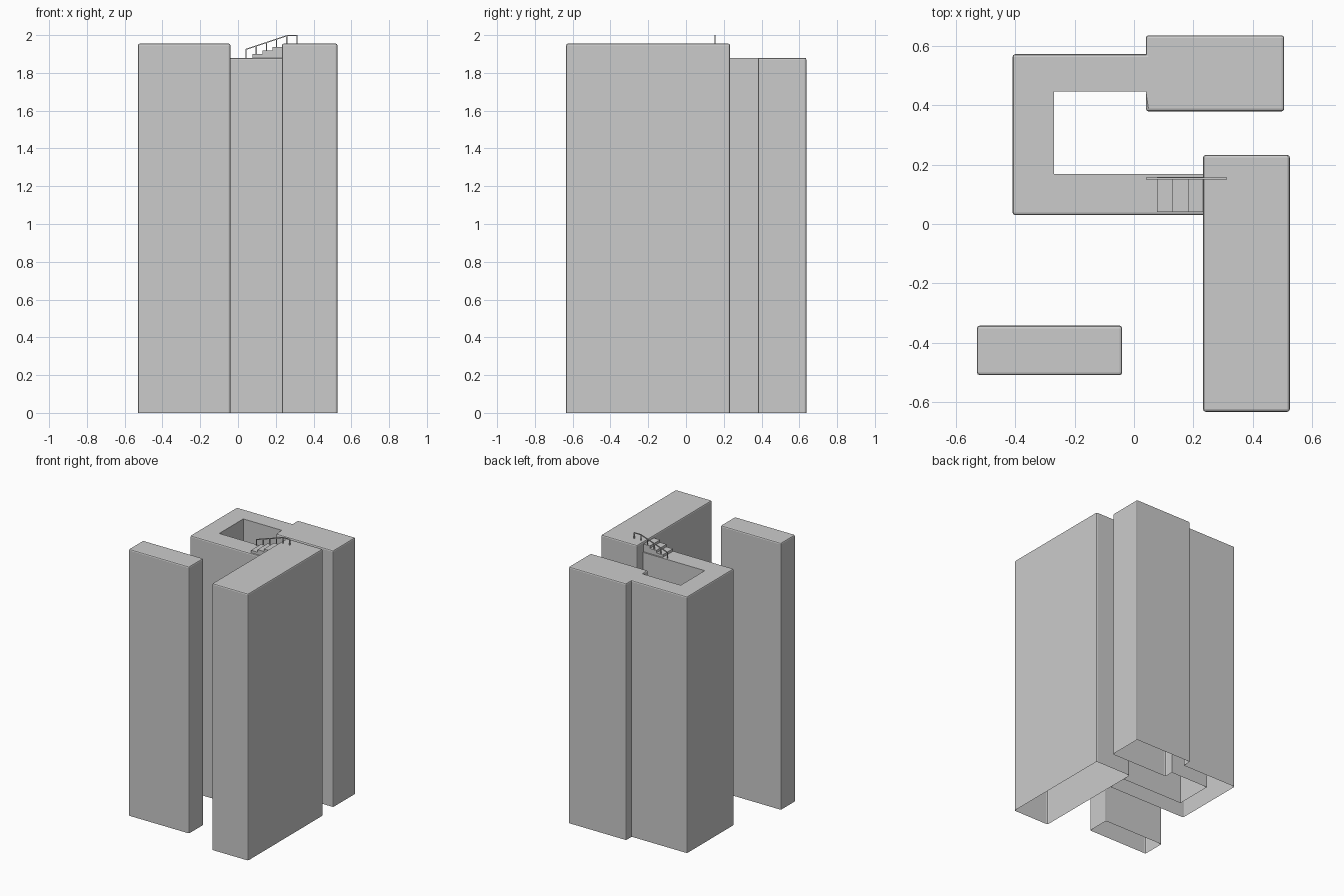
import bpy, bmesh
from mathutils import Vector

if "Cube" in bpy.data.objects:
    bpy.data.objects.remove(bpy.data.objects["Cube"])


def finish(bm, name):
    bmesh.ops.recalc_face_normals(bm, faces=bm.faces)
    me = bpy.data.meshes.new(name)
    bm.to_mesh(me)
    bm.free()
    ob = bpy.data.objects.new(name, me)
    bpy.context.collection.objects.link(ob)
    return ob


def tower(name, outline, top, sharp=(), bevel=0.009):
    """Hollow prism, open at the bottom, with softened outer edges.
    Edges between two 'sharp' outline points stay unbevelled."""
    bm = bmesh.new()
    low = [bm.verts.new((x, y, 0)) for x, y in outline]
    high = [bm.verts.new((x, y, top)) for x, y in outline]
    n = len(outline)
    for i in range(n):
        j = (i + 1) % n
        bm.faces.new((low[i], low[j], high[j], high[i]))
    bm.faces.new(high)
    bm.normal_update()
    keep = {v for k in sharp for v in (low[k], high[k])}
    edges = [e for e in bm.edges
             if len(e.link_faces) == 2 and e.calc_face_angle_signed() > 0.1
             and not (e.verts[0] in keep and e.verts[1] in keep)]
    bmesh.ops.bevel(bm, geom=edges, offset=bevel, segments=2,
                    profile=0.5, affect='EDGES', clamp_overlap=True)
    # open-bottomed shell: normals already face outward
    me = bpy.data.meshes.new(name)
    bm.to_mesh(me)
    bm.free()
    ob = bpy.data.objects.new(name, me)
    bpy.context.collection.objects.link(ob)
    return ob


def rect(x0, x1, y0, y1):
    return [(x0, y0), (x1, y0), (x1, y1), (x0, y1)]


HIGH, LOW = 1.955, 1.88

# Free-standing tall blocks
tower("front_left_block", rect(-0.53, -0.04, -0.51, -0.343), HIGH)
tower("right_block", rect(0.233, 0.526, -0.634, 0.233), HIGH)

# Lower walkway wrapping round a shaft and joining the back platform
tower("walkway_and_back_platform", [
    (-0.41, 0.03), (0.234, 0.03), (0.234, 0.168), (-0.27, 0.168),
    (-0.27, 0.447), (0.04, 0.447), (0.04, 0.38), (0.507, 0.38),
    (0.507, 0.637), (0.04, 0.637), (0.04, 0.573), (-0.41, 0.573),
], LOW, sharp=(1, 2, 3, 4, 5))

# Stairs from the walkway up to the right block
STEPS = 3
RUN, RISE = 0.0523, (HIGH - LOW) / (STEPS + 1)
X0, X1 = 0.078, 0.235
profile = [(X0, LOW)]
for i in range(STEPS):
    z = LOW + RISE * (i + 1)
    profile += [(X0 + RUN * i, z), (X0 + RUN * (i + 1), z)]
profile.append((X1, LOW))
bm = bmesh.new()
face = bm.faces.new([bm.verts.new((x, 0.04, z)) for x, z in profile])
ext = bmesh.ops.extrude_face_region(bm, geom=[face])
bmesh.ops.translate(bm, vec=(0, 0.118, 0),
                    verts=[v for v in ext["geom"] if isinstance(v, bmesh.types.BMVert)])
finish(bm, "stairs")


def bar(bm, a, b, r=0.003):
    """Square bar between two points."""
    a, b = Vector(a), Vector(b)
    d = (b - a).normalized()
    side = Vector((0, r, 0))
    up = d.cross(Vector((0, 1, 0))).normalized() * r
    ends = [[bm.verts.new(p + s) for s in
             (side + up, side - up, -side - up, -side + up)] for p in (a, b)]
    for i in range(4):
        j = (i + 1) % 4
        bm.faces.new((ends[0][i], ends[0][j], ends[1][j], ends[1][i]))
    bm.faces.new(ends[0])
    bm.faces.new(ends[1][::-1])


# Handrail with posts along the back edge of the stairs
Y = 0.154
bm = bmesh.new()
rail = [(0.041, 1.924), (0.26, 1.997), (0.314, 1.997)]
for (xa, za), (xb, zb) in zip(rail, rail[1:]):
    bar(bm, (xa, Y, za), (xb, Y, zb))
for i in range(6):
    x = 0.043 + 0.0537 * i
    foot = min(LOW + RISE * i, HIGH)
    head = min(1.924 + (x - 0.041) / 3, 1.997)
    bar(bm, (x, Y, foot), (x, Y, head))
finish(bm, "handrail")
